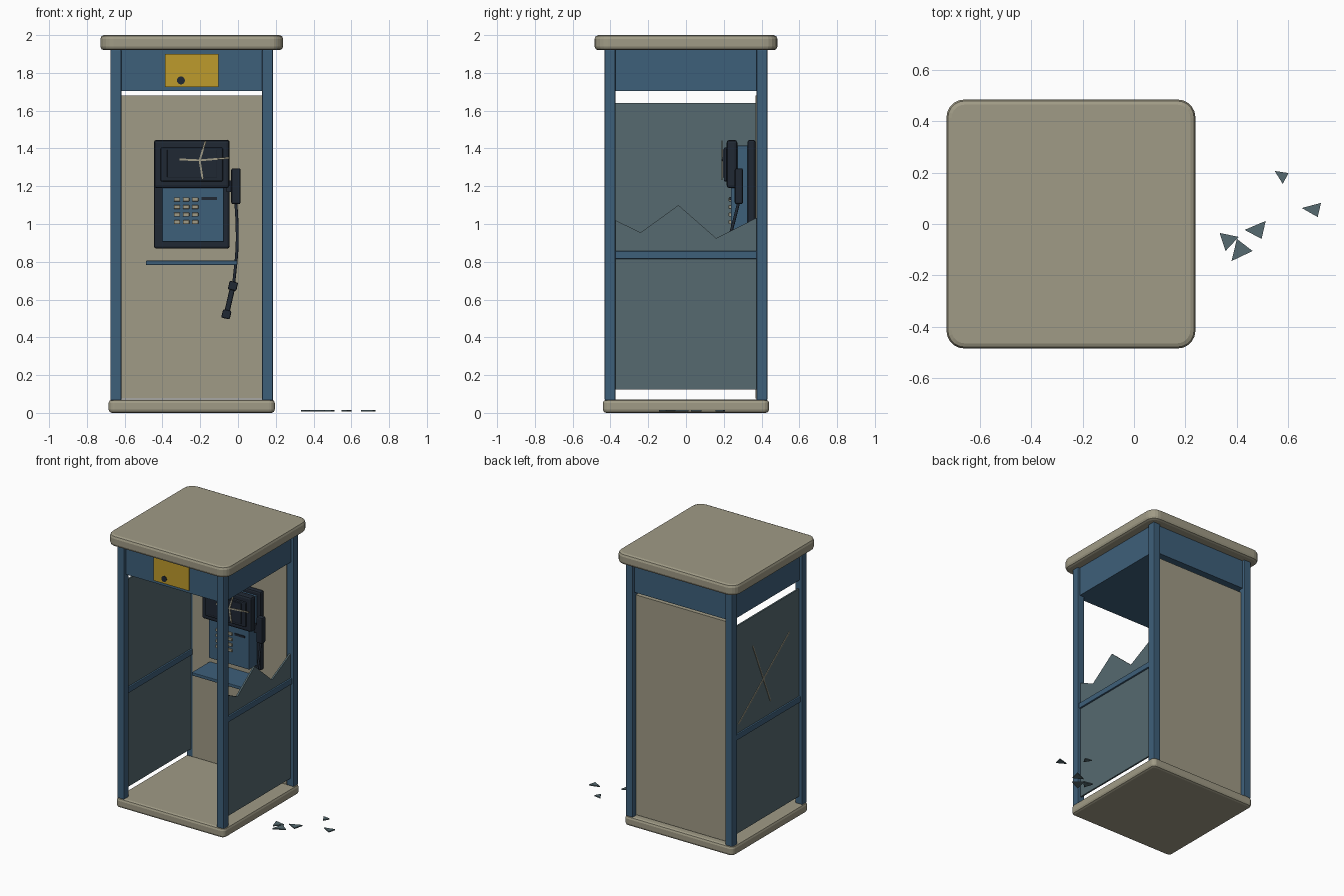
import bpy, bmesh, math

if "Cube" in bpy.data.objects:
    bpy.data.objects.remove(bpy.data.objects["Cube"])

CX = -0.245  # booth centre in x (shards lie to the right)

def material(name, r, g, b):
    m = bpy.data.materials.new(name)
    m.diffuse_color = (r, g, b, 1)
    m.use_nodes = True
    m.node_tree.nodes["Principled BSDF"].inputs["Base Color"].default_value = m.diffuse_color
    return m

BLUE = material("blue paint", 0.048, 0.115, 0.195)
BEIGE = material("beige", 0.352, 0.328, 0.238)
NAVY = material("dark navy", 0.014, 0.021, 0.033)
GLASS = material("smoky glass", 0.093, 0.144, 0.162)
YELLOW = material("sign yellow", 0.515, 0.328, 0.025)

def finish(bm, name, mat, loc=(0, 0, 0), rot=(0, 0, 0)):
    bmesh.ops.recalc_face_normals(bm, faces=bm.faces)
    me = bpy.data.meshes.new(name)
    bm.to_mesh(me)
    bm.free()
    me.materials.append(mat)
    ob = bpy.data.objects.new(name, me)
    ob.location, ob.rotation_euler = loc, rot
    bpy.context.collection.objects.link(ob)
    return ob

def box(name, mat, lo, hi, bevel=0, corner=0, rot=(0, 0, 0)):
    """Box from lo to hi; corner rounds upright edges, bevel softens the rest."""
    size = [h - l for l, h in zip(lo, hi)]
    bm = bmesh.new()
    bmesh.ops.create_cube(bm, size=1)
    bmesh.ops.scale(bm, vec=size, verts=bm.verts)
    if corner:
        up = [e for e in bm.edges if abs(e.verts[0].co.z - e.verts[1].co.z) > 1e-5]
        bmesh.ops.bevel(bm, geom=up, offset=corner, segments=5, profile=0.5, affect='EDGES')
        rim = [e for e in bm.edges if abs(e.verts[0].co.z - e.verts[1].co.z) < 1e-5]
        bmesh.ops.bevel(bm, geom=rim, offset=bevel, segments=2, profile=0.5, affect='EDGES')
    elif bevel:
        bmesh.ops.bevel(bm, geom=bm.edges[:], offset=bevel, segments=2, profile=0.5, affect='EDGES')
    return finish(bm, name, mat, [(l + h) / 2 for l, h in zip(lo, hi)], rot)

def prism(name, mat, pts, vec):
    """Extrude a closed polygon along vec."""
    bm = bmesh.new()
    f = bm.faces.new([bm.verts.new(p) for p in pts])
    ret = bmesh.ops.extrude_face_region(bm, geom=[f])
    bmesh.ops.translate(bm, vec=vec, verts=[v for v in ret["geom"] if isinstance(v, bmesh.types.BMVert)])
    return finish(bm, name, mat, )

def crack(name, a, b, plane, depth, w=0.008):
    """Thin strip between two points on an 'x' or 'y' facing plane."""
    d, dz = b[0] - a[0], b[1] - a[1]
    L, m, z = math.hypot(d, dz) / 2, (a[0] + b[0]) / 2, (a[1] + b[1]) / 2
    t = math.atan2(d, dz)
    if plane == 'y':
        c, h, rot = (m, depth, z), (w / 2, 0.002, L), (0, t, 0)
    else:
        c, h, rot = (depth, m, z), (0.002, w / 2, L), (-t, 0, 0)
    box(name, BEIGE, [p - q for p, q in zip(c, h)], [p + q for p, q in zip(c, h)], rot=rot)

# base and roof slabs
box("base", BEIGE, (CX - .44, -.44, 0), (CX + .44, .44, .07), .018, .03)
box("roof", BEIGE, (CX - .484, -.484, 1.92), (CX + .484, .484, 2), .02, .07)

# corner posts
for sx in (-1, 1):
    for sy in (-1, 1):
        x, y = CX + sx * .402, sy * .402
        box("post", BLUE, (x - .029, y - .029, .065), (x + .029, y + .029, 1.925), .007)

# header block, sign and hole in the sign
box("header", BLUE, (CX - .412, -.412, 1.705), (CX + .412, .412, 1.922))
box("sign", YELLOW, (CX - .142, -.42, 1.725), (CX + .142, -.41, 1.9))
bm = bmesh.new()
bmesh.ops.create_cone(bm, cap_ends=True, segments=16, radius1=.021, radius2=.021, depth=.006)
finish(bm, "sign_hole", NAVY, (-.302, -.421, 1.76), (math.pi / 2, 0, 0))

# back panel and side rails
box("back_panel", BEIGE, (CX - .38, .367, .075), (CX + .38, .395, 1.68))
for sx in (-1, 1):
    x = CX + sx * .402
    box("side_rail", BLUE, (x - .018, -.378, .815), (x + .018, .378, .857), .005)

# left pane with cracks, right pane broken along a jagged edge
xl, xr = CX - .402, CX + .402
box("left_pane", GLASS, (xl - .006, -.378, .125), (xl + .006, .378, 1.64))
crack("pane_crack", (.33, .92), (-.26, 1.37), 'x', xl - .008)
crack("pane_crack", (.165, 1.43), (-.04, .95), 'x', xl - .008)
edge = [(-.378, .125), (.378, .125), (.378, 1.035), (.16, .925),
        (-.04, 1.1), (-.24, .955), (-.378, 1.022)]
prism("broken_right_pane", GLASS, [(xr - .006, y, z) for y, z in edge], (.012, 0, 0))

# glass shards on the ground
shards = [((.333, -.035), (.407, -.05), (.356, -.105)),
          ((.40, -.058), (.461, -.105), (.379, -.144)),
          ((.43, -.023), (.512, .012), (.496, -.058)),
          ((.547, .206), (.601, .198), (.578, .156)),
          ((.652, .062), (.727, .082), (.714, .027))]
for tri in shards:
    prism("shard", GLASS, [(x, y, .008) for x, y in tri], (0, 0, .008))

# shelf and phone housing
box("shelf", BLUE, (-.487, .16, .783), (-.003, .37, .806), .004)
box("phone_back", NAVY, (-.445, .325, .87), (-.045, .368, 1.445), .012)
box("phone_body", BLUE, (-.402, .237, .905), (-.075, .33, 1.415), .004)
box("phone_hood", NAVY, (-.445, .215, 1.19), (-.045, .272, 1.445), .015)
box("screen_bezel", NAVY, (-.41, .2, 1.225), (-.08, .225, 1.405), .008)
box("screen", NAVY, (-.375, .193, 1.245), (-.11, .21, 1.395), .004)
for end in ((-.172, 1.44), (-.31, 1.342), (-.047, 1.35), (-.187, 1.235)):
    crack("screen_crack", (-.203, 1.337), end, 'y', .191, .01)

# keypad and coin slot
for i in range(3):
    for j in range(4):
        x, z = -.323 + i * .048, 1.13 - j * .04
        box("key", BEIGE, (x - .017, .226, z - .01), (x + .017, .24, z + .01), .003)
box("coin_slot", NAVY, (-.192, .231, 1.128), (-.11, .24, 1.143))

# side cradle, hanging cord and handset
box("cradle_bracket", NAVY, (-.06, .268, 1.17), (-.025, .292, 1.23))
box("cradle", NAVY, (-.036, .258, 1.105), (.014, .302, 1.295), .01)
cu = bpy.data.curves.new("cord", 'CURVE')
cu.dimensions = '3D'
cu.bevel_depth, cu.bevel_resolution, cu.resolution_u = .008, 2, 6
cu.use_fill_caps = True
path = [(-.012, .28, 1.12), (-.006, .255, 1.02), (-.005, .22, .88), (-.022, .2, .69)]
sp = cu.splines.new('BEZIER')
sp.bezier_points.add(len(path) - 1)
for p, co in zip(sp.bezier_points, path):
    p.co, p.handle_left_type, p.handle_right_type = co, 'AUTO', 'AUTO'
cu.materials.append(NAVY)
cord = bpy.data.objects.new("cord", cu)
bpy.context.collection.objects.link(cord)
bpy.context.view_layer.objects.active = cord
cord.select_set(True)
bpy.ops.object.convert(target='MESH')
tilt = math.radians(13)
for name, t, h in (("handset_grip", 0, (.014, .016, .095)),
                   ("handset_earpiece", .077, (.023, .03, .023)),
                   ("handset_mouthpiece", -.077, (.023, .03, .023))):
    c = (-.044 + t * math.sin(tilt), .2, .597 + t * math.cos(tilt))
    box(name, NAVY, [p - q for p, q in zip(c, h)], [p + q for p, q in zip(c, h)], .007, rot=(0, tilt, 0))
